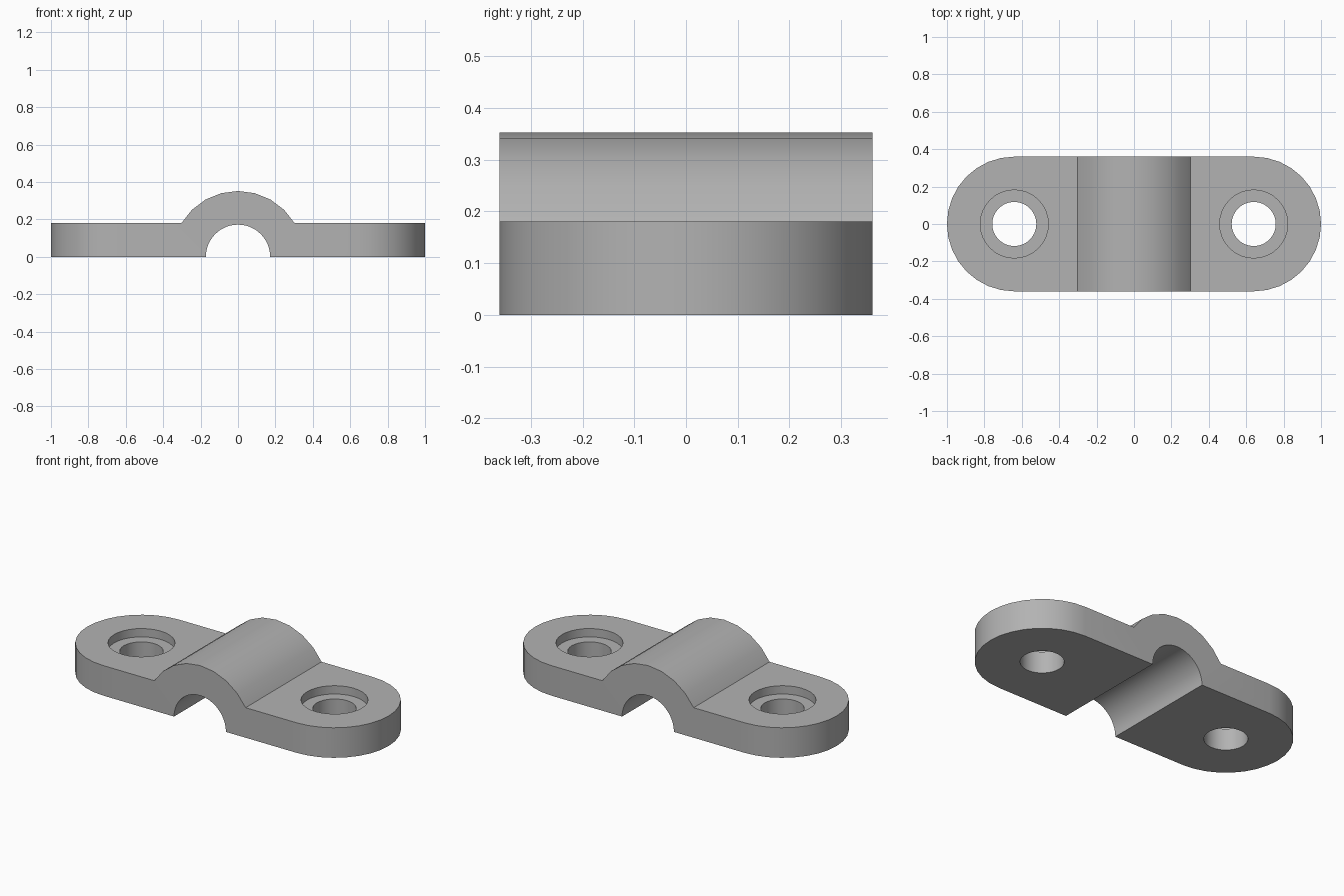
import bpy, bmesh
from math import sin, cos, pi, radians, asin
from mathutils import Vector

cube = bpy.data.objects.get("Cube")
if cube:
    bpy.data.objects.remove(cube)

END_X, END_R = 0.64, 0.36
PLATE_Z, SADDLE_R, BORE_R = 0.18, 0.352, 0.172
HOLE_R, SEAT_R, SEAT_Z = 0.118, 0.182, 0.13


def arc(cx, cy, r, start, end, steps):
    return [(cx + r * cos(start + (end - start) * i / steps),
             cy + r * sin(start + (end - start) * i / steps)) for i in range(steps + 1)]


def prism(name, outline, place, depth):
    """Closed outline placed in space by a function and extruded by a vector."""
    bm = bmesh.new()
    face = bm.faces.new([bm.verts.new(place(u, v)) for u, v in outline])
    new = bmesh.ops.extrude_face_region(bm, geom=[face])["geom"]
    bmesh.ops.translate(bm, vec=Vector(depth),
                        verts=[g for g in new if isinstance(g, bmesh.types.BMVert)])
    bmesh.ops.recalc_face_normals(bm, faces=bm.faces)
    mesh = bpy.data.meshes.new(name)
    bm.to_mesh(mesh)
    bm.free()
    obj = bpy.data.objects.new(name, mesh)
    bpy.context.collection.objects.link(obj)
    return obj


def carve(target, cutter, operation):
    cutter.hide_render = True
    bpy.context.view_layer.objects.active = target
    mod = target.modifiers.new(cutter.name, "BOOLEAN")
    mod.operation, mod.solver, mod.object = operation, "EXACT", cutter
    bpy.ops.object.modifier_apply(modifier=mod.name)
    bpy.data.objects.remove(cutter)


# Clamp body: flat plate with a raised saddle over a half-round pipe channel
rise = asin(PLATE_Z / SADDLE_R)
profile = ([(1.2, 0), (1.2, PLATE_Z)]
           + arc(0, 0, SADDLE_R, rise, pi - rise, 8)
           + [(-1.2, PLATE_Z), (-1.2, 0)]
           + arc(0, 0, BORE_R, pi, 0, 24))
clamp = prism("pipe_clamp", profile, lambda u, v: (u, -0.5, v), (0, 1, 0))

# Rounded ends
stadium = (arc(END_X, 0, END_R, -pi / 2, pi / 2, 16)
           + arc(-END_X, 0, END_R, pi / 2, 3 * pi / 2, 16))
carve(clamp, prism("end_trim", stadium, lambda u, v: (u, v, -0.2), (0, 0, 1)), "INTERSECT")

# Screw holes with counterbored seats
for side in (-1, 1):
    for name, r, z in (("screw_hole", HOLE_R, -0.2), ("screw_seat", SEAT_R, SEAT_Z)):
        ring = arc(side * END_X, 0, r, 0, 2 * pi, 32)[:-1]
        carve(clamp, prism(name, ring, lambda u, v: (u, v, z), (0, 0, 0.6)), "DIFFERENCE")

# Grey finish
grey = bpy.data.materials.new("grey")
grey.use_nodes = True
colour = (0.45, 0.45, 0.45, 1)
grey.diffuse_color = colour
grey.node_tree.nodes["Principled BSDF"].inputs["Base Color"].default_value = colour
clamp.data.materials.clear()
clamp.data.materials.append(grey)
for poly in clamp.data.polygons:
    poly.material_index = 0

bpy.ops.object.select_all(action="DESELECT")
clamp.select_set(True)
bpy.context.view_layer.objects.active = clamp
bpy.ops.object.shade_smooth_by_angle(angle=radians(30))
